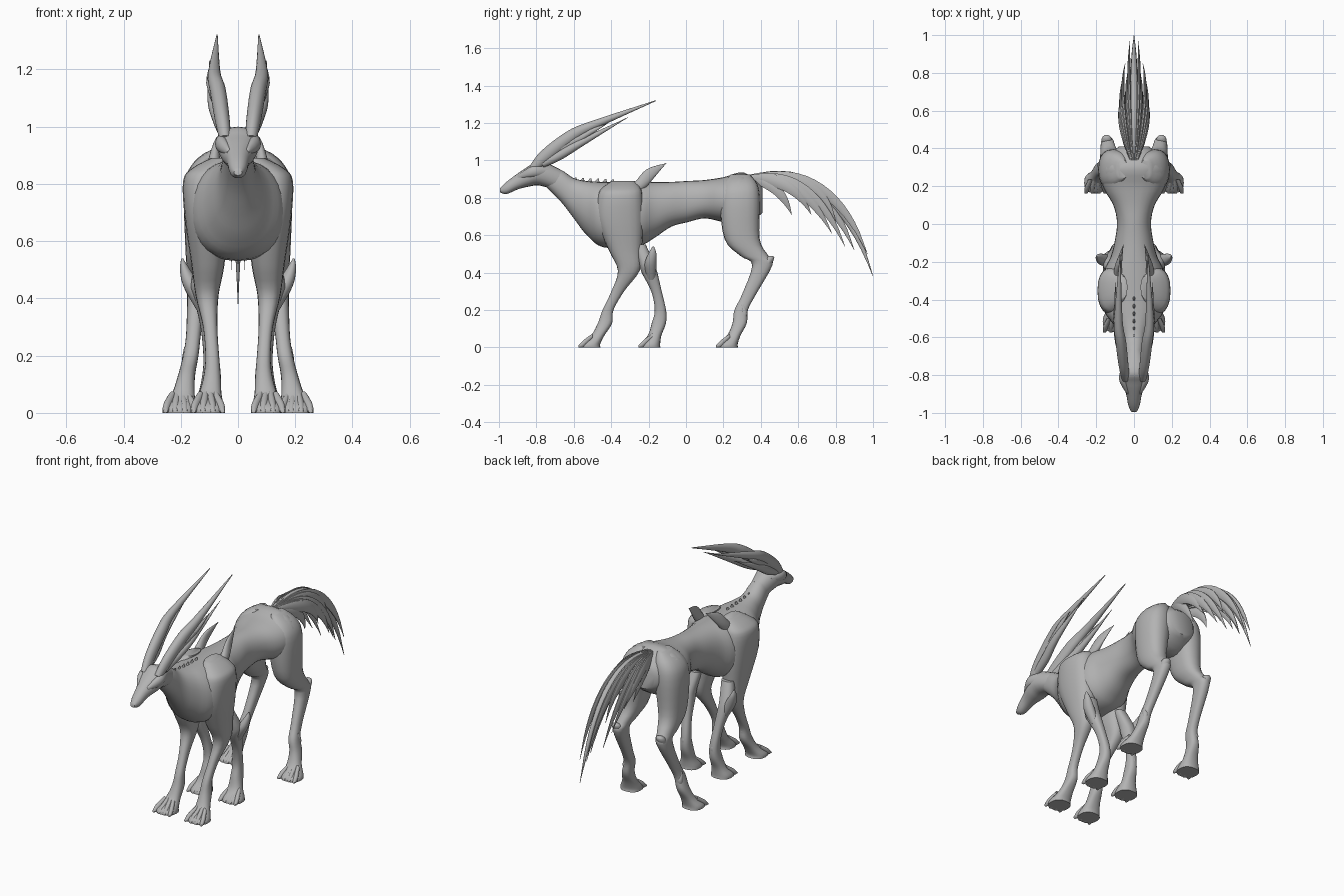
import bpy, bmesh, math
from mathutils import Vector

if "Cube" in bpy.data.objects:
    bpy.data.objects.remove(bpy.data.objects["Cube"])

hide = bpy.data.materials.new("grey_hide")
hide.use_nodes = True
GREY = (0.45, 0.45, 0.45, 1)
hide.diffuse_color = GREY
hide.node_tree.nodes["Principled BSDF"].inputs["Base Color"].default_value = GREY


def smooth_rows(rows, steps):
    """Catmull-Rom interpolation through rows of ring values."""
    out = []
    last = len(rows) - 1
    for i in range(last):
        before, start, end, after = (rows[max(0, min(last, i + k))] for k in (-1, 0, 1, 2))
        for s in range(steps):
            t = s / steps
            row = []
            for p, q, r, e in zip(before, start, end, after):
                cubic = 3 * (q - r) + e - p
                square = 2 * p - 5 * q + 4 * r - e
                row.append(q + t / 2 * (r - p + t * (square + t * cubic)))
            out.append(row)
    return out + [list(rows[-1])]


def add_loft(bm, rows, axis, power=2.0, sides=20, steps=4):
    """Rows are x, y, z, half width, half depth; rings lie across the axis."""
    rows = smooth_rows(rows, steps)
    rings = []
    for i, (x, y, z, width, depth) in enumerate(rows):
        if axis == "y":
            up = Vector((0, 0, 1))
        elif axis == "z":
            up = Vector((0, 1, 0))
        else:
            before, after = rows[max(0, i - 1)], rows[min(len(rows) - 1, i + 1)]
            run = Vector(after[:3]) - Vector(before[:3])
            up = Vector((0, -run.z, run.y)).normalized()
        ring = []
        for s in range(sides):
            c, n = math.cos(math.tau * s / sides), math.sin(math.tau * s / sides)
            across = math.copysign(abs(c) ** (2 / power), c) * max(width, 0.001)
            along = math.copysign(abs(n) ** (2 / power), n) * max(depth, 0.001)
            ring.append(bm.verts.new(Vector((x + across, y, z)) + up * along))
        rings.append(ring)
    for a, b in zip(rings, rings[1:]):
        for s in range(sides):
            t = (s + 1) % sides
            bm.faces.new((a[s], a[t], b[t], b[s]))
    bm.faces.new(rings[0])
    bm.faces.new(rings[-1])


def finish(name, bm, mirror=False):
    bmesh.ops.recalc_face_normals(bm, faces=bm.faces)
    mesh = bpy.data.meshes.new(name)
    bm.to_mesh(mesh)
    bm.free()
    mesh.materials.append(hide)
    ob = bpy.data.objects.new(name, mesh)
    bpy.context.collection.objects.link(ob)
    bpy.ops.object.select_all(action="DESELECT")
    ob.select_set(True)
    bpy.context.view_layer.objects.active = ob
    bpy.ops.object.shade_smooth_by_angle(angle=math.radians(50))
    if mirror:
        ob.modifiers.new("both_sides", "MIRROR")


def loft(name, rows, axis, mirror=False, **options):
    bm = bmesh.new()
    add_loft(bm, rows, axis, **options)
    finish(name, bm, mirror)


def spans(rows):
    """Turn y, top, bottom, half width into centred rings."""
    return [(0, y, (top + bottom) / 2, width, (top - bottom) / 2) for y, top, bottom, width in rows]


# Neck, chest, waist and rump
loft("torso", spans([
    (-.76, .97, .87, .045), (-.67, .95, .78, .055), (-.6, .905, .69, .07),
    (-.53, .89, .6, .11), (-.44, .885, .535, .165), (-.26, .885, .54, .16),
    (-.17, .885, .585, .122), (-.08, .885, .645, .1), (.01, .89, .67, .09),
    (.1, .895, .69, .11), (.2, .91, .67, .165), (.31, .935, .65, .178), (.41, .86, .72, .08)]),
    "y", power=2.2, sides=28)

# Wedge head with broad cheeks
loft("head", spans([
    (-.995, .85, .83, .014), (-.96, .885, .82, .03), (-.9, .93, .845, .042),
    (-.84, .97, .86, .064), (-.78, 1, .865, .07), (-.66, .945, .83, .045)]), "y", power=2.2)
loft("brow_ridges", [(.03, -.9, .91, .008, .01), (.058, -.82, .94, .022, .03),
                     (.045, -.73, .94, .01, .02)], "y", True)


def leg_pair(name, upper, ankle, foot):
    """Upper rings run on through an ankle into a flat foot with toes."""
    (ax, ay), (fx, fy) = ankle, foot
    lower = [(ax, ay, .13, .03, .038),
             ((ax + fx) / 2, (ay + fy) / 2, .065, .04, .036),
             (fx, fy - .002, .02, .058, .054), (fx, fy - .005, 0, .06, .058)]
    loft(name, upper + lower, "z", True, power=2.4)
    bm = bmesh.new()
    # Four splayed toes, flat to the ground
    for k in range(4):
        side = k - 1.5
        add_loft(bm, [(fx + side * .018, fy + .01, .06, .012, .015),
                      (fx + side * .03, fy - .035, .022, .014, .02),
                      (fx + side * .034, fy - .064, .006, .008, .006)], "y", sides=10)
    # Dew claw behind the ankle
    add_loft(bm, [(ax, ay + .015, .23, .008, .008), (ax, ay + .025, .18, .016, .017),
                  (ax, ay + .01, .12, .008, .008)], "z", sides=10)
    finish("toes_of_" + name, bm, True)


# Front legs with slab shoulders
leg_pair("front_legs", [
    (.065, -.335, .89, .03, .06), (.1, -.345, .855, .06, .1), (.112, -.352, .81, .08, .12),
    (.11, -.352, .68, .076, .125), (.105, -.325, .52, .058, .088), (.108, -.306, .41, .04, .058),
    (.097, -.365, .3, .025, .034), (.09, -.417, .2, .024, .029)], (.09, -.433), (.105, -.51))

# Slender middle legs
leg_pair("middle_legs", [
    (.105, -.245, .55, .035, .03), (.125, -.21, .45, .04, .04), (.12, -.195, .4, .034, .042),
    (.105, -.158, .3, .026, .028), (.095, -.137, .2, .026, .03)], (.095, -.145), (.105, -.19))

# Hind legs with heavy thighs
leg_pair("hind_legs", [
    (.06, .29, .925, .025, .05), (.09, .29, .875, .065, .09), (.108, .288, .79, .08, .108),
    (.122, .3, .58, .062, .094), (.135, .365, .49, .043, .075), (.142, .408, .44, .035, .054),
    (.155, .335, .28, .026, .037), (.165, .295, .2, .027, .036)], (.18, .287), (.203, .225))

# Pointed elbows on the middle legs and hocks on the hind legs
loft("middle_elbows", [(.195, -.175, .54, .003, .004), (.185, -.18, .5, .018, .022),
                       (.16, -.19, .44, .03, .032), (.125, -.185, .36, .02, .022)], "z", True)
loft("hocks", [(.145, .455, .49, .01, .008), (.145, .442, .465, .028, .026),
               (.15, .38, .34, .015, .015)], "z", True)

# Swept horns with a long ear beneath each
loft("horns", [(.045, -.82, .955, .02, .022), (.055, -.75, 1.025, .026, .035),
               (.07, -.62, 1.125, .028, .034), (.083, -.5, 1.187, .022, .024),
               (.073, -.16, 1.32, .002, .002)], "path", True)
loft("long_ears", [(.05, -.77, .98, .02, .02), (.065, -.68, 1.025, .024, .025),
                   (.088, -.56, 1.095, .019, .02), (.1, -.31, 1.23, 0, 0)], "path", True)

# Ragged fringe between horn and ear
bm = bmesh.new()
for k in range(5):
    x, y, z = .06 + k * .006, -.74 + k * .035, 1.02 + k * .018
    add_loft(bm, [(x, y, z, .01, .014), (x + .015, y + .09, z + .06, .012, .014),
                  (x + .02, y + .18, z + .105, 0, 0)], "path", sides=8)
finish("horn_fringe", bm, True)

# Shoulder blade fins sweeping back
loft("shoulder_fins", [(.085, -.32, .82, .02, .02), (.085, -.25, .865, .022, .03),
                       (.075, -.19, .93, .013, .03), (.055, -.105, .985, 0, 0)], "path", True)

# Low spikes along the withers
bm = bmesh.new()
for k in range(6):
    y = -.6 + k * .04
    add_loft(bm, [(0, y, .87, .012, .02), (0, y + .01, .908 - k * .002, .002, .004)], "z", sides=8)
finish("back_spikes", bm)


def plume(bm, x, bend, tip, width, depth):
    """Curved, tapering tail blade from the rump to its tip."""
    root = Vector((x / 4, .34, .905))
    mid, end = Vector((x * 1.5, *bend)), Vector((x * .85, *tip))
    rows = []
    for i in range(9):
        t = i / 8
        p = root * (1 - t)**2 + mid * 2 * t * (1 - t) + end * t * t
        swell = min(1, .5 + t * 1.6) * (1 - t**3)
        rows.append((*p, width * swell, depth * swell))
    add_loft(bm, rows, "path", sides=10, steps=2)


# Tail of overlapping plumes
bm = bmesh.new()
plume(bm, 0, (.8, 1.01), (1, .38), .024, .034)
plume(bm, 0, (.72, .97), (.9, .52), .022, .04)
finish("tail_centre", bm)
bm = bmesh.new()
for x, bend, tip in ((.025, (.78, .99), (.97, .5)), (.055, (.68, .95), (.85, .54)),
                     (.065, (.62, .93), (.78, .61)), (.07, (.58, .91), (.67, .71)),
                     (.055, (.5, .89), (.565, .71)), (.035, (.72, .95), (.8, .67))):
    plume(bm, x, bend, tip, .012, .034)
finish("tail_plumes", bm, True)
